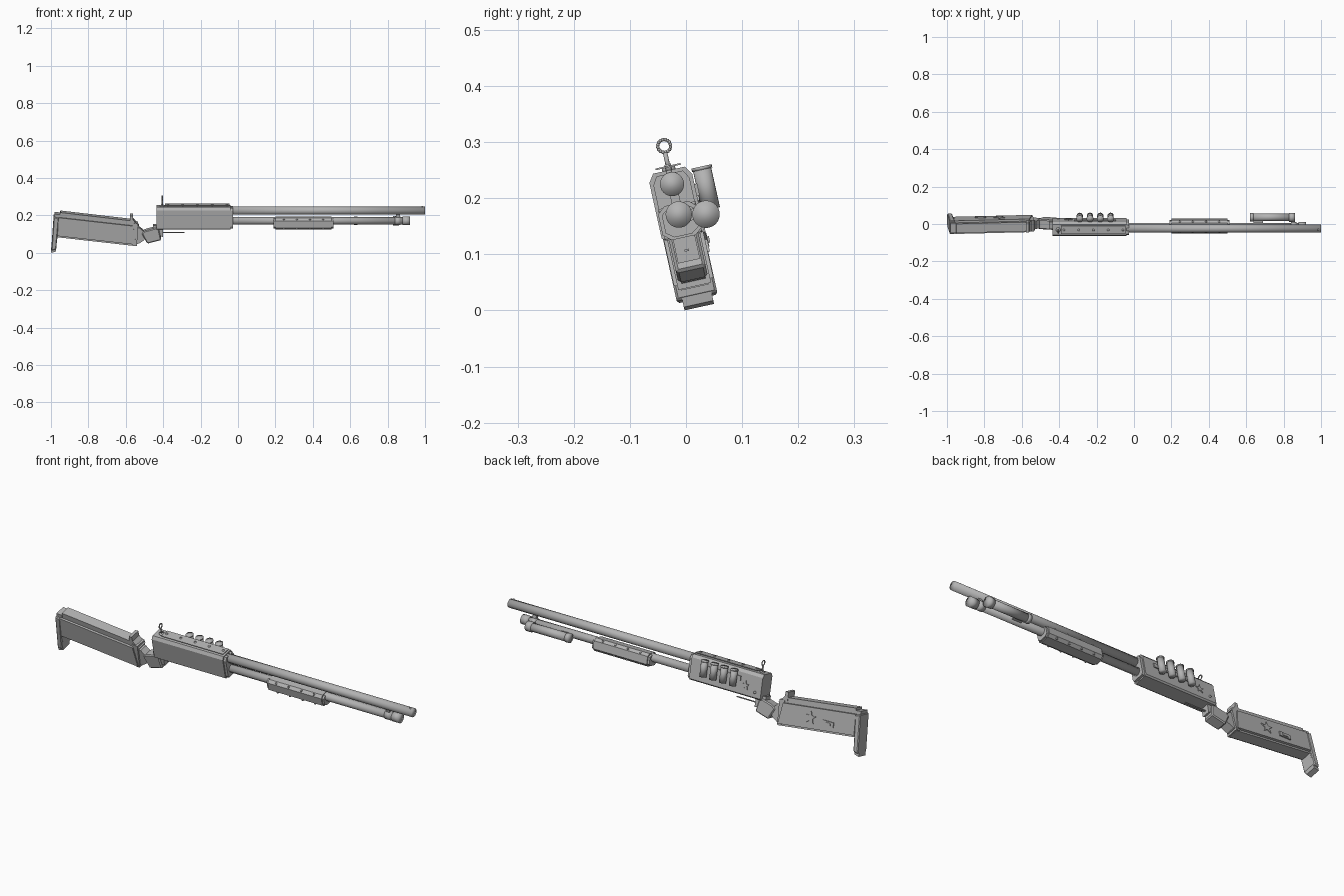
import bpy, bmesh, math
from mathutils import Matrix, Vector

if "Cube" in bpy.data.objects:
    bpy.data.objects.remove(bpy.data.objects["Cube"])

# One plain grey for everything
grey = bpy.data.materials.new("plain_grey")
grey.use_nodes = True
colour = (0.45, 0.45, 0.45, 1)
grey.diffuse_color = colour
grey.node_tree.nodes["Principled BSDF"].inputs["Base Color"].default_value = colour

# The whole model is rolled about its long axis
ROLL = Matrix.Translation((0, 0.025, 0)) @ Matrix.Rotation(math.radians(12.5), 4, 'X')
AXIS = {'X': Matrix.Rotation(math.pi / 2, 4, 'Y'),
        'Y': Matrix.Rotation(-math.pi / 2, 4, 'X'),
        'Z': Matrix.Identity(4)}


def finish(name, bm, smooth=False):
    bmesh.ops.recalc_face_normals(bm, faces=bm.faces)
    mesh = bpy.data.meshes.new(name)
    bm.to_mesh(mesh)
    bm.free()
    mesh.materials.append(grey)
    for p in mesh.polygons:
        p.use_smooth = smooth
    ob = bpy.data.objects.new(name, mesh)
    bpy.context.collection.objects.link(ob)
    ob.matrix_world = ROLL
    return ob


def side_prism(name, points, half, y=0.0, bevel=0.0):
    """Side outline in x and z, extruded across the width."""
    bm = bmesh.new()
    face = bm.faces.new([bm.verts.new((x, y - half, z)) for x, z in points])
    new = bmesh.ops.extrude_face_region(bm, geom=[face])["geom"]
    bmesh.ops.translate(bm, vec=(0, 2 * half, 0),
                        verts=[v for v in new if isinstance(v, bmesh.types.BMVert)])
    if bevel:
        bmesh.ops.bevel(bm, geom=bm.edges[:], offset=bevel, segments=1, affect='EDGES')
    return finish(name, bm)


def box(name, x0, x1, z0, z1, half, y=0.0, bevel=0.0):
    return side_prism(name, [(x0, z0), (x1, z0), (x1, z1), (x0, z1)], half, y, bevel)


def long_prism(name, section, x0, x1):
    """Cross-section in y and z, mirrored about y = 0, run along x."""
    loop = section + [(-y, z) for y, z in reversed(section)]
    bm = bmesh.new()
    face = bm.faces.new([bm.verts.new((x0, y, z)) for y, z in loop])
    new = bmesh.ops.extrude_face_region(bm, geom=[face])["geom"]
    bmesh.ops.translate(bm, vec=(x1 - x0, 0, 0),
                        verts=[v for v in new if isinstance(v, bmesh.types.BMVert)])
    return finish(name, bm)


def rod(name, axis, centre, length, r, r2=None, sides=24):
    bm = bmesh.new()
    bmesh.ops.create_cone(bm, cap_ends=True, segments=sides, radius1=r,
                          radius2=r if r2 is None else r2, depth=length,
                          matrix=Matrix.Translation(centre) @ AXIS[axis])
    return finish(name, bm, smooth=True)


def star(name, x, z, y, r, thick=0.003):
    pts = []
    for i in range(10):
        a = math.pi / 2 + i * math.pi / 5
        d = r if i % 2 == 0 else r * 0.4
        pts.append((x + d * math.cos(a), z + d * math.sin(a)))
    side_prism(name, pts, thick, y)


# Barrel, magazine tube and caps
rod("barrel", 'X', (0.48, 0, 0.2305), 1.04, 0.0215)
rod("front_sight", 'Z', (0.985, 0, 0.252), 0.008, 0.005, sides=8)
rod("magazine_tube", 'X', (0.43, 0, 0.175), 0.92, 0.0195)
rod("magazine_cap", 'X', (0.9, 0, 0.175), 0.04, 0.0235)
rod("clamp_ring", 'X', (0.855, 0, 0.175), 0.03, 0.0225)
box("clamp_bridge", 0.845, 0.865, 0.18, 0.225, 0.008)

# Light on the left side of the tube
rod("light_body", 'X', (0.73, 0.0475, 0.165), 0.22, 0.0205)
rod("light_head", 'X', (0.845, 0.0475, 0.165), 0.03, 0.0245)
rod("light_tail", 'X', (0.63, 0.0475, 0.165), 0.02, 0.0225)
box("light_mount", 0.64, 0.69, 0.16, 0.18, 0.012, y=0.025)

# Sliding handle with bolts along its edges
long_prism("slide_handle", [(0.022, 0.133), (0.036, 0.145), (0.036, 0.183), (0.022, 0.195)],
           0.2, 0.5)
long_prism("slide_handle_core", [(0.016, 0.137), (0.03, 0.147), (0.03, 0.18), (0.016, 0.19)],
           0.19, 0.51)
for i in range(4):
    for s in (-1, 1):
        for z in (0.139, 0.189):
            rod("handle_bolt", 'Z', (0.245 + i * 0.07, s * 0.029, z), 0.006, 0.005, sides=8)

# Receiver with a sloped top and a plate screwed on it
long_prism("receiver", [(0.032, 0.134), (0.039, 0.14), (0.039, 0.241), (0.029, 0.256)],
           -0.437, -0.04)
long_prism("receiver_front", [(0.028, 0.14), (0.033, 0.15), (0.033, 0.235), (0.024, 0.25)],
           -0.06, -0.027)
box("top_plate", -0.39, -0.045, 0.261, 0.264, 0.023)
for i in range(5):
    rod("top_screw", 'Z', (-0.375 + i * 0.079, 0, 0.261), 0.012, 0.006, sides=10)

# Spare shells on the left side
box("shell_strip", -0.32, -0.095, 0.2, 0.222, 0.003, y=0.041)
for i in range(4):
    x = -0.29 + i * 0.055
    rod("shell", 'Z', (x, 0.058, 0.211), 0.078, 0.0165, sides=20)
    rod("shell_rim", 'Z', (x, 0.058, 0.247), 0.006, 0.0185, sides=20)

# Beaded ring on a short stem
RING = Vector((-0.405, 0.001, 0.3))
rod("ring_stem", 'Z', (RING.x, 0, 0.271), 0.034, 0.004, sides=10)
rod("ring_base", 'Z', (RING.x, 0, 0.257), 0.008, 0.012, sides=12)
bm = bmesh.new()
for i in range(16):
    a = i * math.tau / 16
    pos = RING + Vector((0, math.cos(a), math.sin(a))) * 0.0115
    bmesh.ops.create_uvsphere(bm, u_segments=8, v_segments=6, radius=0.0032,
                              matrix=Matrix.Translation(pos))
finish("beaded_ring", bm, smooth=True)

# Trigger bar and neck
box("trigger_bar", -0.42, -0.285, 0.108, 0.112, 0.004)
side_prism("neck_rear", [(-0.57, 0.145), (-0.525, 0.14), (-0.5, 0.115), (-0.5, 0.075),
                         (-0.53, 0.055), (-0.57, 0.05)], 0.022)
side_prism("neck_front", [(-0.515, 0.11), (-0.485, 0.055), (-0.41, 0.075), (-0.425, 0.145),
                          (-0.5, 0.125)], 0.027, bevel=0.005)
side_prism("neck_link", [(-0.455, 0.115), (-0.4, 0.09), (-0.4, 0.145), (-0.455, 0.155)], 0.02)

# Stock: wide body, narrower core showing above and below, front collar
side_prism("stock_body", [(-0.965, 0.1), (-0.545, 0.052), (-0.56, 0.154), (-0.96, 0.2)], 0.036)
side_prism("stock_core", [(-0.97, 0.091), (-0.545, 0.042), (-0.565, 0.18), (-0.95, 0.226)], 0.025)
side_prism("stock_collar", [(-0.56, 0.046), (-0.54, 0.044), (-0.535, 0.165), (-0.565, 0.17)], 0.03)
side_prism("stock_hump", [(-0.578, 0.15), (-0.53, 0.15), (-0.56, 0.185), (-0.562, 0.208),
                          (-0.578, 0.208)], 0.027)

# Butt plate, wide with a narrower core
side_prism("butt_plate", [(-0.998, 0.02), (-0.972, 0.026), (-0.958, 0.195), (-0.985, 0.205)],
           0.037, bevel=0.004)
side_prism("butt_core", [(-1.0, 0.006), (-0.975, 0.012), (-0.95, 0.215), (-0.98, 0.218)], 0.027)

# Raised ornaments on the left side
star("stock_star", -0.72, 0.125, 0.037, 0.032)
star("receiver_star", -0.35, 0.185, 0.04, 0.022)
rod("receiver_pin", 'Y', (-0.405, 0.04, 0.165), 0.006, 0.006, sides=10)
box("buckle_frame", -0.85, -0.79, 0.108, 0.132, 0.004, y=0.037)
box("buckle_tongue", -0.835, -0.805, 0.114, 0.126, 0.007, y=0.037)
